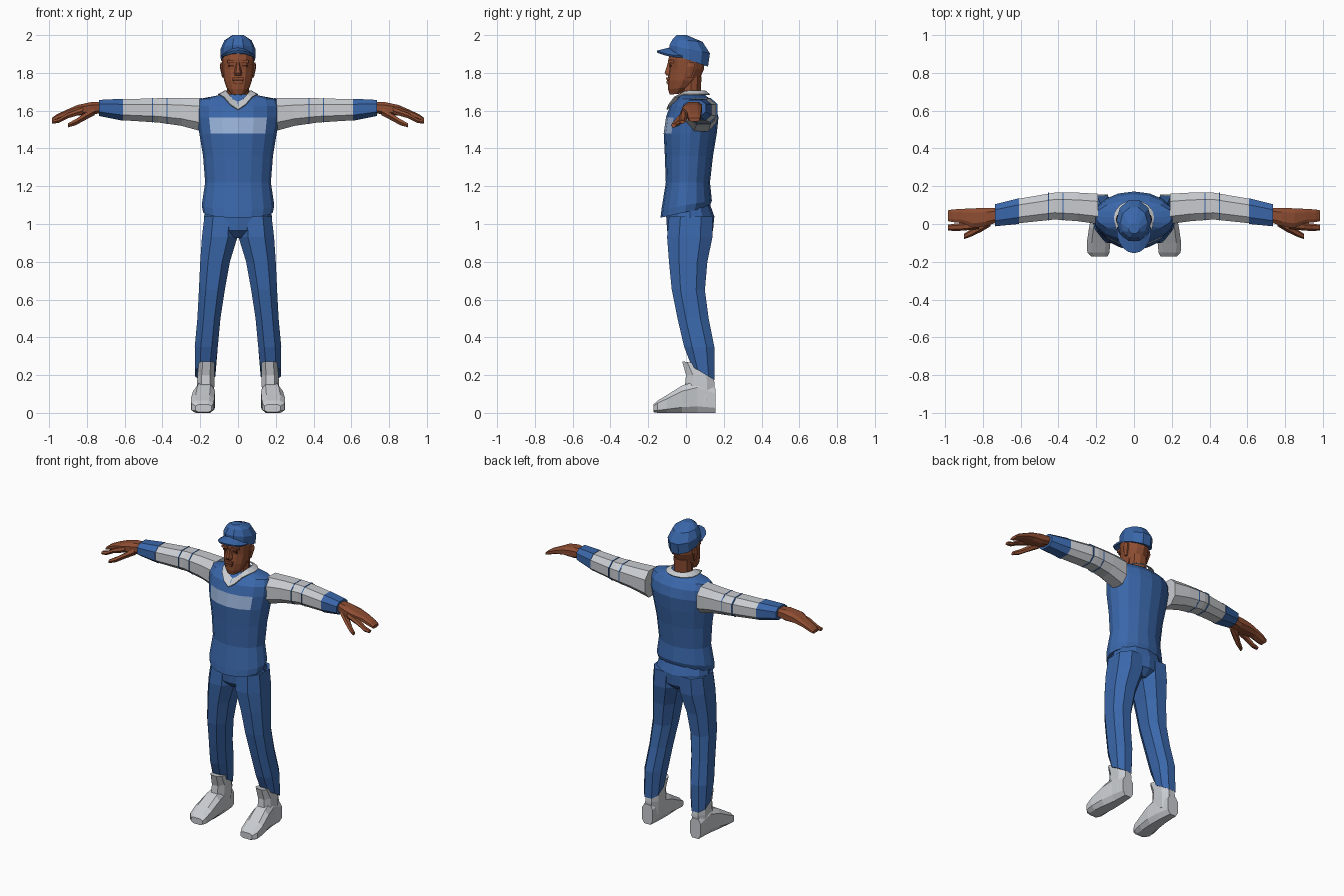
import bpy, bmesh, math


def material(name, rgb):
    m = bpy.data.materials.new(name)
    m.diffuse_color = (*rgb, 1)
    return m


BLUE = material("team blue", (0.042, 0.135, 0.40))
PALE = material("pale blue", (0.32, 0.45, 0.70))
GREY = material("light grey", (0.58, 0.60, 0.63))
SKIN = material("brown skin", (0.27, 0.075, 0.032))
DARK = material("dark brown", (0.06, 0.018, 0.010))


def finish(name, bm, mats, mirror=False, thick=0):
    bmesh.ops.recalc_face_normals(bm, faces=bm.faces)
    me = bpy.data.meshes.new(name)
    bm.to_mesh(me)
    bm.free()
    for m in mats:
        me.materials.append(m)
    ob = bpy.data.objects.new(name, me)
    bpy.context.collection.objects.link(ob)
    if thick:
        s = ob.modifiers.new("thickness", 'SOLIDIFY')
        s.thickness = thick
        s.offset = 0
    if mirror:
        ob.modifiers.new("mirror", 'MIRROR')
    return ob


def skin_rows(bm, rows, closed=True):
    """Bridge equal rows of points with quads."""
    vs = [[bm.verts.new(p) for p in r] for r in rows]
    n = len(vs[0])
    for a, b in zip(vs, vs[1:]):
        for i in range(n if closed else n - 1):
            j = (i + 1) % n
            bm.faces.new((a[i], a[j], b[j], b[i]))
    return vs


def loft(name, rings, mats, axis='z', n=8, power=1.0, half=False, mirror=False, rule=None):
    """Rings are (position, a0, a1, b0, b1[, tilt]) across the chosen axis."""
    rows = []
    for t, a0, a1, b0, b1, *tilt in rings:
        tilt = tilt[0] if tilt else 0
        unit = []
        for i in range(n):
            ang = 2 * math.pi * (i + (0.5 if half else 0)) / n
            c, s = math.cos(ang), math.sin(ang)
            unit.append((math.copysign(abs(c) ** power, c), math.copysign(abs(s) ** power, s)))
        m = max(u[0] for u in unit)
        row = []
        for u, v in unit:
            a = (a0 + a1) / 2 + u / m * (a1 - a0) / 2
            db = v / m * (b1 - b0) / 2
            b, p = (b0 + b1) / 2 + db, t + tilt * db
            row.append({'z': (a, b, p), 'x': (p, a, b), 'y': (a, p, b)}[axis])
        rows.append(row)
    bm = bmesh.new()
    vs = skin_rows(bm, rows)
    bm.faces.new(vs[0])
    bm.faces.new(vs[-1])
    if rule:
        for f in bm.faces:
            f.material_index = rule(f.calc_center_median())
    return finish(name, bm, mats, mirror)


def block(name, x, y, z, mat, mirror=False):
    return loft(name, [(z[0], *x, *y), (z[1], *x, *y)], [mat], n=4, half=True, mirror=mirror)


# Shirt with a pale chest band on the front only
loft("shirt", [
    (1.062, -.185, .185, -.135, .125, .22),
    (1.10, -.192, .192, -.13, .137, .18),
    (1.22, -.174, .174, -.107, .127),
    (1.36, -.185, .185, -.112, .143),
    (1.48, -.205, .205, -.118, .163),
    (1.565, -.217, .217, -.106, .172),
    (1.625, -.217, .217, -.085, .157),
    (1.662, -.205, .205, -.045, .125),
    (1.685, -.085, .085, -.03, .10)], [BLUE, PALE], n=16,
    rule=lambda c: int(1.49 < c.z < 1.56 and c.y < 0 and abs(c.x) < .14))

# V-shaped collar
outer, inner = [], []
for i in range(16):
    a = 2 * math.pi * i / 16
    s, f = math.sin(a), math.cos(a)
    k = max(0, f)
    outer.append((.105 * s, .035 - f * (.137 if f > 0 else .09), 1.685 - .08 * k ** 5))
    inner.append((.068 * s, .030 - f * (.088 if f > 0 else .07), 1.705 - .06 * k ** 3))
bm = bmesh.new()
skin_rows(bm, [outer, inner])
finish("collar", bm, [GREY], thick=.006)

# Sleeves, cuffs and thin sleeve stripes
sleeve = [(.19, .0, .16, 1.49, 1.667), (.30, .015, .166, 1.52, 1.667),
          (.42, .024, .166, 1.537, 1.666), (.62, .003, .132, 1.55, 1.66)]
loft("sleeve", sleeve, [GREY], 'x', mirror=True, power=.8, half=True)
loft("cuff", [(.61, .0, .136, 1.547, 1.663), (.735, -.012, .105, 1.572, 1.657)],
     [BLUE], 'x', mirror=True, power=.8, half=True)
for x, y0, z0 in ((.373, .018, 1.529), (.45, .019, 1.537)):
    loft("sleeve_stripe", [(x, y0, .167, z0, 1.668), (x + .006, y0, .167, z0, 1.668)],
         [BLUE], 'x', mirror=True, power=.8, half=True)

# Hands: palm with joined fingers, a lowered index finger and a thumb
loft("hand", [(.72, .01, .085, 1.59, 1.645), (.78, -.01, .085, 1.575, 1.645),
              (.85, -.02, .083, 1.575, 1.63), (.91, .005, .08, 1.568, 1.604),
              (.96, .01, .077, 1.55, 1.58), (.985, .015, .072, 1.543, 1.562)],
     [SKIN], 'x', mirror=True, power=.7, half=True)
loft("index_finger", [(.82, -.026, .012, 1.58, 1.62), (.90, -.035, .006, 1.558, 1.59),
                      (.95, -.037, .002, 1.533, 1.56), (.985, -.034, -.004, 1.53, 1.55)],
     [SKIN], 'x', n=6, mirror=True)
loft("thumb", [(.76, -.012, .04, 1.572, 1.62), (.81, -.042, .015, 1.547, 1.59),
               (.86, -.066, -.025, 1.52, 1.557), (.90, -.08, -.052, 1.51, 1.535)],
     [SKIN], 'x', n=6, mirror=True)

# Neck and head
loft("neck", [(1.60, -.065, .065, -.05, .085), (1.68, -.058, .058, -.032, .08),
              (1.78, -.06, .06, -.03, .085)], [SKIN], n=10)
loft("head", [(1.688, -.036, .036, -.086, -.02, .1), (1.72, -.060, .060, -.095, .03, .1),
              (1.76, -.074, .074, -.098, .07), (1.82, -.082, .082, -.09, .095),
              (1.87, -.086, .086, -.094, .10), (1.92, -.08, .08, -.08, .095)],
     [SKIN], n=12)
loft("nose", [(1.785, -.020, .020, -.106, -.06), (1.80, -.021, .021, -.117, -.06),
              (1.855, -.010, .010, -.098, -.06)], [SKIN], n=6)
block("brow", (.012, .056), (-.095, -.06), (1.853, 1.868), SKIN, True)
block("eye", (.020, .050), (-.086, -.078), (1.834, 1.843), DARK, True)
block("lips", (-.028, .028), (-.105, -.07), (1.764, 1.776), SKIN)
block("mouth_line", (-.028, .028), (-.101, -.092), (1.757, 1.764), DARK)
block("lower_lip", (-.024, .024), (-.103, -.07), (1.745, 1.757), SKIN)
loft("ear", [(1.775, .072, .084, .005, .03), (1.83, .074, .096, .0, .05),
             (1.855, .074, .093, .01, .045)], [SKIN], n=6, mirror=True)

# Cap crown and curved brim
loft("cap_crown", [(1.868, -.091, .091, -.092, .122, -.34), (1.925, -.093, .093, -.094, .132, -.2),
                   (1.972, -.072, .072, -.074, .092, -.1), (2.0, -.03, .03, -.052, .005)],
     [BLUE], n=10)
rows = [[], []]
for i in range(9):
    a = math.radians(-80 + 20 * i)
    s, c = math.sin(a), math.cos(a)
    rows[0].append((.088 * s, .0 - .088 * c, 1.928 - .045 * s * s))
    rows[1].append((.088 * s, -.035 - .118 * c, 1.912 - .025 * s * s))
bm = bmesh.new()
skin_rows(bm, rows, closed=False)
finish("cap_brim", bm, [BLUE], thick=.012)

# Trousers: hips and two tapering legs with sloped cuffs
loft("trouser_hips", [(1.11, -.165, .165, -.095, .125), (1.04, -.18, .18, -.105, .15),
                      (.965, -.178, .178, -.100, .143), (.925, -.05, .05, -.06, .10)],
     [BLUE], n=12)
loft("trouser_leg", [(1.04, .004, .178, -.09, .14), (.93, .003, .191, -.10, .14),
                     (.80, .043, .200, -.090, .113), (.65, .070, .207, -.075, .100),
                     (.50, .093, .215, -.045, .120), (.35, .107, .229, -.010, .150),
                     (.21, .120, .227, .030, .152, -.6)],
     [BLUE], n=8, power=.85, half=True, mirror=True)

# Shoes: ankle shaft and foot
loft("shoe_ankle", [(.06, .130, .220, -.03, .152), (.15, .125, .217, -.005, .152),
                    (.20, .125, .215, .0, .145), (.265, .125, .207, -.02, .085, -.15)],
     [GREY], n=8, power=.8, half=True, mirror=True)
loft("shoe_foot", [(.155, .138, .215, .0, .13), (.06, .128, .222, .0, .17),
                   (-.02, .122, .238, .0, .145), (-.10, .125, .250, .0, .095),
                   (-.15, .130, .247, .0, .065), (-.172, .140, .225, .004, .045)],
     [GREY], 'y', n=8, power=.6, half=True, mirror=True)
